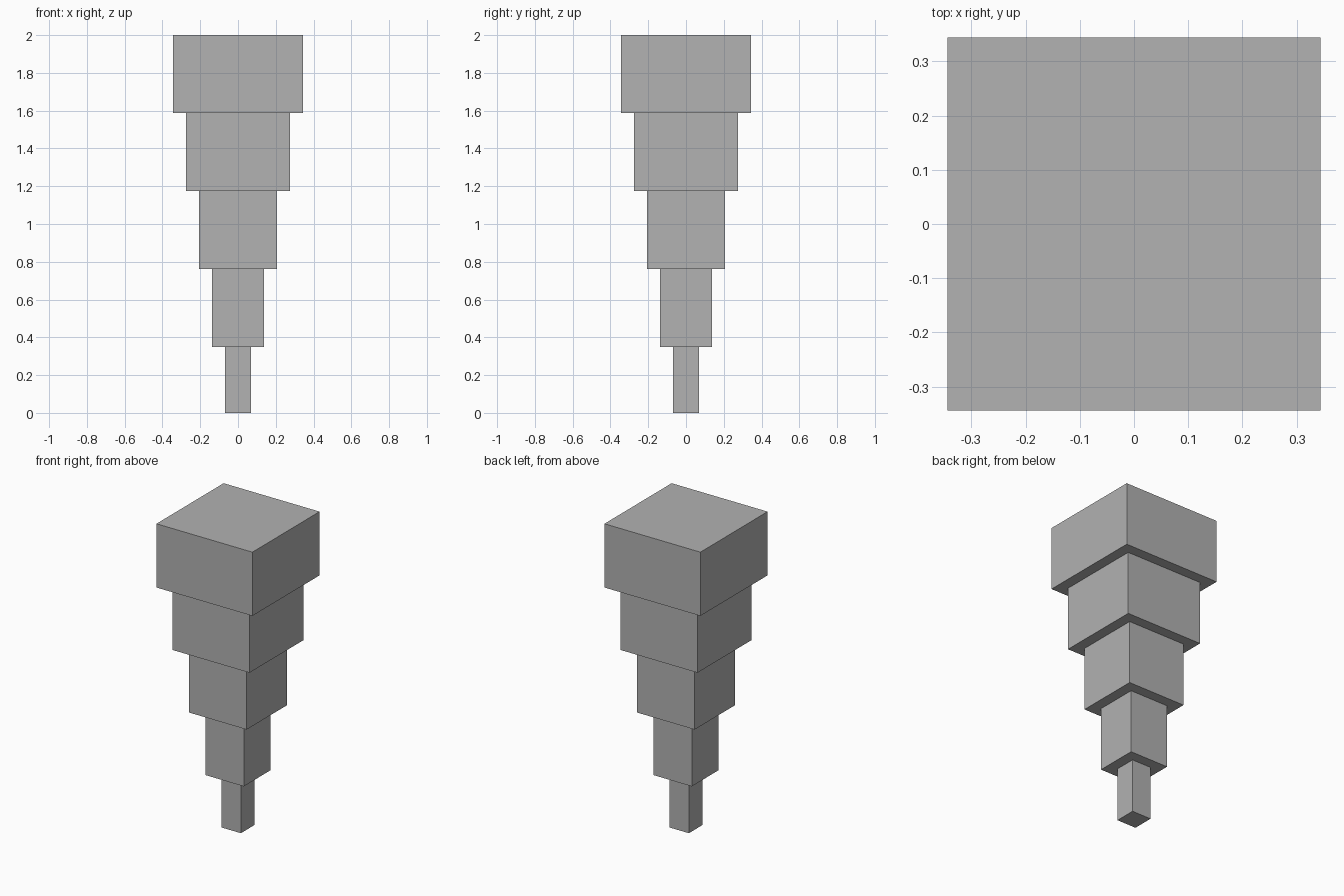
import bpy
import bmesh
from mathutils import Matrix

cube = bpy.data.objects.get("Cube")
if cube:
    bpy.data.objects.remove(cube, do_unlink=True)

# Single plain grey
grey = bpy.data.materials.new("plain_grey")
grey.use_nodes = True
colour = (0.445, 0.445, 0.445, 1)
grey.diffuse_color = colour
grey.node_tree.nodes["Principled BSDF"].inputs["Base Color"].default_value = colour


def block(name, width, bottom, top):
    """Square block centred on the vertical axis."""
    bm = bmesh.new()
    bmesh.ops.create_cube(
        bm, size=1,
        matrix=Matrix.Translation((0, 0, (bottom + top) / 2))
        @ Matrix.Diagonal((width, width, top - bottom, 1)))
    mesh = bpy.data.meshes.new(name)
    bm.to_mesh(mesh)
    bm.free()
    mesh.materials.append(grey)
    obj = bpy.data.objects.new(name, mesh)
    bpy.context.collection.objects.link(obj)


# Five stacked tiers, each wider than the one below; the lowest is shorter
TIERS = ["bottom_tier", "lower_tier", "middle_tier", "upper_tier", "top_tier"]
HEIGHT = 0.413
WIDTH_STEP = 0.1376
for i, name in enumerate(TIERS):
    top = 2 - HEIGHT * (len(TIERS) - 1 - i)
    bottom = max(0, top - HEIGHT)
    block(name, WIDTH_STEP * (i + 1), bottom, top)
